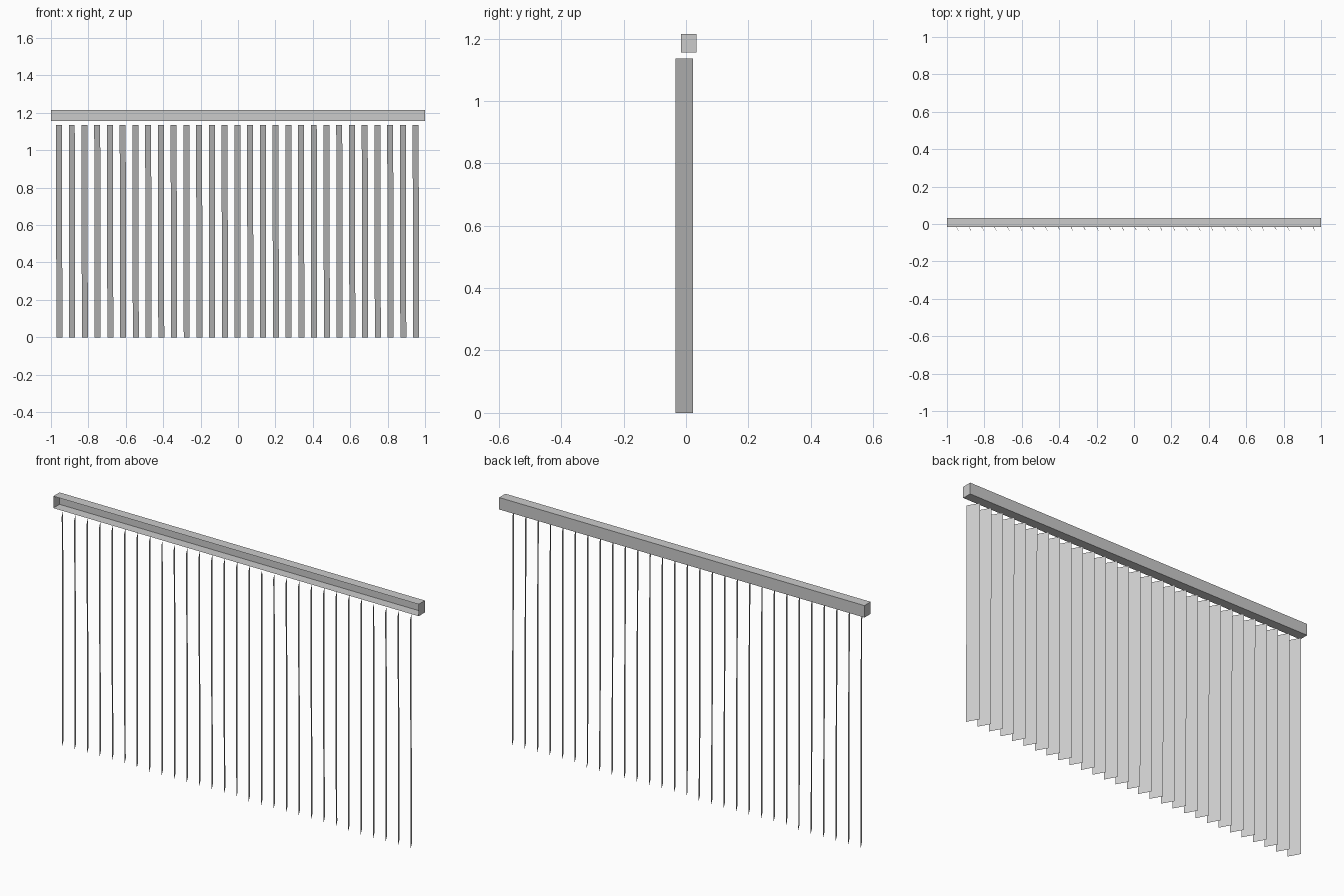
import bpy, bmesh

if "Cube" in bpy.data.objects:
    bpy.data.objects.remove(bpy.data.objects["Cube"])


def make_object(name, verts, faces):
    mesh = bpy.data.meshes.new(name)
    mesh.from_pydata(verts, [], faces)
    obj = bpy.data.objects.new(name, mesh)
    bpy.context.collection.objects.link(obj)
    return obj


# Headrail: thin sheet box, open towards the front
bm = bmesh.new()
bmesh.ops.create_cube(bm, size=1)
bmesh.ops.scale(bm, vec=(2.0, 0.049, 0.059), verts=bm.verts)
bmesh.ops.translate(bm, vec=(0, 0.0085, 1.1845), verts=bm.verts)
front = [f for f in bm.faces if f.normal.y < -0.9]
bmesh.ops.delete(bm, geom=front, context='FACES_ONLY')
mesh = bpy.data.meshes.new("headrail")
bm.to_mesh(mesh)
bm.free()
bpy.context.collection.objects.link(bpy.data.objects.new("headrail", mesh))

# Vertical slats: flat sheets, turned open, hanging with a very slight lean
COUNT, FIRST, STEP = 29, -0.957, 0.0681
HALF_X, Y_FRONT, Y_BACK, TOP = 0.016, -0.034, 0.023, 1.136
for i in range(COUNT):
    x = FIRST + i * STEP
    lean = 0.002
    make_object(f"slat_{i + 1:02d}", [
        (x - HALF_X + lean, Y_BACK, 0),
        (x + HALF_X + lean, Y_FRONT, 0),
        (x + HALF_X, Y_FRONT, TOP),
        (x - HALF_X, Y_BACK, TOP)], [(0, 1, 2, 3)])
